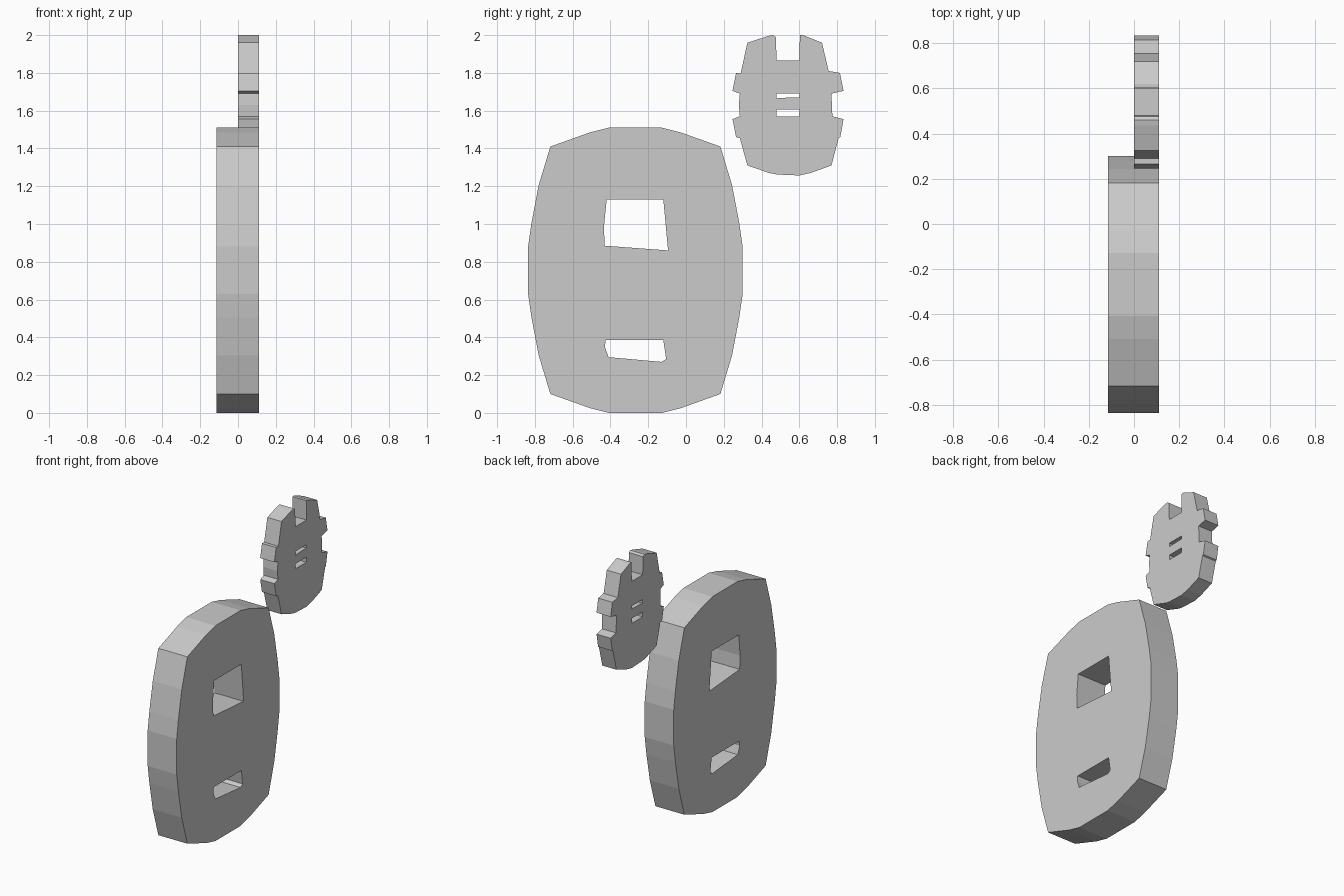
import bpy, bmesh
from math import pi

if "Cube" in bpy.data.objects:
    bpy.data.objects.remove(bpy.data.objects["Cube"])


def plate(name, x0, x1, loops):
    """Extrude filled (y, z) outlines, the first outer and the rest holes, along x."""
    curve = bpy.data.curves.new(name, 'CURVE')
    curve.dimensions = '2D'
    curve.fill_mode = 'BOTH'
    curve.extrude = (x1 - x0) / 2
    for pts in loops:
        s = curve.splines.new('POLY')
        s.points.add(len(pts) - 1)
        for p, (y, z) in zip(s.points, pts):
            p.co = (y, z, 0, 1)
        s.use_cyclic_u = True
    ob = bpy.data.objects.new(name, curve)
    bpy.context.collection.objects.link(ob)
    ob.location.x = (x0 + x1) / 2
    ob.rotation_euler = (pi / 2, 0, pi / 2)
    bpy.ops.object.select_all(action='DESELECT')
    ob.select_set(True)
    bpy.context.view_layer.objects.active = ob
    bpy.ops.object.convert(target='MESH')
    ob = bpy.context.object
    # weld caps to walls, keep flat shading
    bm = bmesh.new()
    bm.from_mesh(ob.data)
    bmesh.ops.remove_doubles(bm, verts=bm.verts, dist=0.0005)
    bmesh.ops.recalc_face_normals(bm, faces=bm.faces)
    for f in bm.faces:
        f.smooth = False
    bm.to_mesh(ob.data)
    bm.free()
    return ob


# Large barrel-shaped plate: one quarter mirrored about its centre
cy, cz = -0.268, 0.755
quarter = [(0.568, 0.125), (0.55, 0.25), (0.512, 0.45), (0.45, 0.655),
           (0.24, 0.73), (0.14, 0.755)]
half = quarter + [(-y, z) for y, z in reversed(quarter)]
outline = [(cy + y, cz + z) for y, z in half] + [(cy - y, cz - z) for y, z in half]
window = [(-0.42, 1.13), (-0.12, 1.13), (-0.095, 0.86), (-0.43, 0.885), (-0.435, 0.98)]
slot = [(-0.425, 0.385), (-0.12, 0.385), (-0.105, 0.285), (-0.13, 0.27),
        (-0.41, 0.295), (-0.43, 0.35)]
plate("large_plate", -0.115, 0.11, [outline, window, slot])

# Small notched plate with side tabs and two slits
left = [(0.48, 1.865), (0.475, 1.99), (0.46, 2.0), (0.435, 1.995), (0.325, 1.96),
        (0.29, 1.80), (0.265, 1.80), (0.246, 1.705), (0.285, 1.69), (0.28, 1.63),
        (0.285, 1.57), (0.246, 1.555), (0.265, 1.46), (0.285, 1.455),
        (0.325, 1.31), (0.44, 1.27), (0.48, 1.262)]
right = [(0.60, 1.257), (0.66, 1.27), (0.77, 1.31), (0.808, 1.455), (0.817, 1.46),
         (0.834, 1.555), (0.775, 1.57), (0.77, 1.69), (0.834, 1.705), (0.815, 1.80),
         (0.755, 1.81), (0.72, 1.96), (0.62, 2.0), (0.603, 2.0), (0.60, 1.865)]
upper_slit = [(0.48, 1.692), (0.60, 1.692), (0.60, 1.67), (0.51, 1.668), (0.48, 1.665)]
lower_slit = [(0.48, 1.605), (0.60, 1.605), (0.60, 1.57), (0.48, 1.57)]
plate("small_plate", 0.0, 0.11, [left + right, upper_slit, lower_slit])
